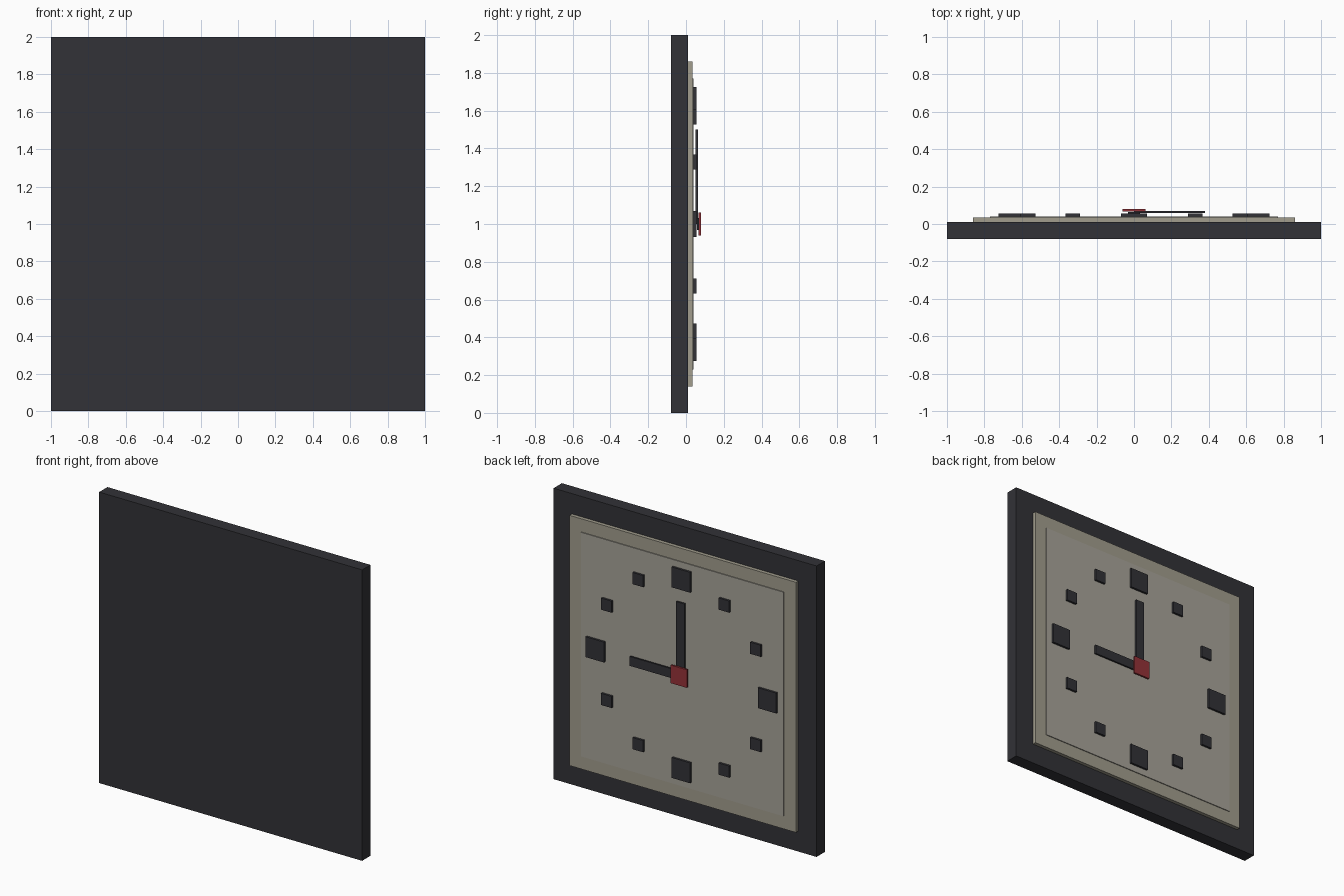
import bpy, bmesh, math
from mathutils import Matrix, Vector

if "Cube" in bpy.data.objects:
    bpy.data.objects.remove(bpy.data.objects["Cube"])


def material(name, rgb):
    m = bpy.data.materials.new(name)
    m.diffuse_color = (*rgb, 1)
    m.use_nodes = True
    m.node_tree.nodes["Principled BSDF"].inputs["Base Color"].default_value = m.diffuse_color
    return m


DARK = material("dark_plastic", (0.032, 0.032, 0.038))
RIM = material("rim_cream", (0.36, 0.34, 0.27))
DIAL = material("dial_cream", (0.39, 0.37, 0.32))
RED = material("hub_red", (0.30, 0.032, 0.04))


def box(name, x, y, z, mat):
    """Box from (min, max) ranges on each axis."""
    lo, hi = Vector((x[0], y[0], z[0])), Vector((x[1], y[1], z[1]))
    bm = bmesh.new()
    bmesh.ops.create_cube(bm, size=1, matrix=Matrix.Diagonal((*(hi - lo), 1)))
    me = bpy.data.meshes.new(name)
    bm.to_mesh(me)
    bm.free()
    me.materials.append(mat)
    ob = bpy.data.objects.new(name, me)
    ob.location = (lo + hi) / 2
    bpy.context.collection.objects.link(ob)
    return ob


def square(name, cx, cz, half, y, mat):
    return box(name, (cx - half, cx + half), y, (cz - half, cz + half), mat)


# Stacked square plates: backing frame, raised rim, dial
square("frame", 0, 1, 1.0, (-0.08, 0.01), DARK)
square("dial_rim", 0, 1, 0.86, (0.01, 0.035), RIM)
square("dial_plate", 0, 1, 0.77, (0.035, 0.041), DIAL)

# Twelve upright hour markers, larger at the quarters
for i in range(12):
    a = math.radians(30 * i)
    half = 0.07 if i % 3 == 0 else 0.04
    square(f"hour_marker_{i}", 0.655 * math.sin(a), 1 + 0.655 * math.cos(a),
           half, (0.041, 0.056), DARK)

# Hands, held just off the dial, and the centre hub
box("minute_hand", (-0.032, 0.032), (0.05, 0.063), (1.0, 1.5), DARK)
box("hour_hand", (0.0, 0.38), (0.058, 0.07), (0.968, 1.032), DARK)
square("centre_hub", 0, 1, 0.062, (0.067, 0.08), RED)
